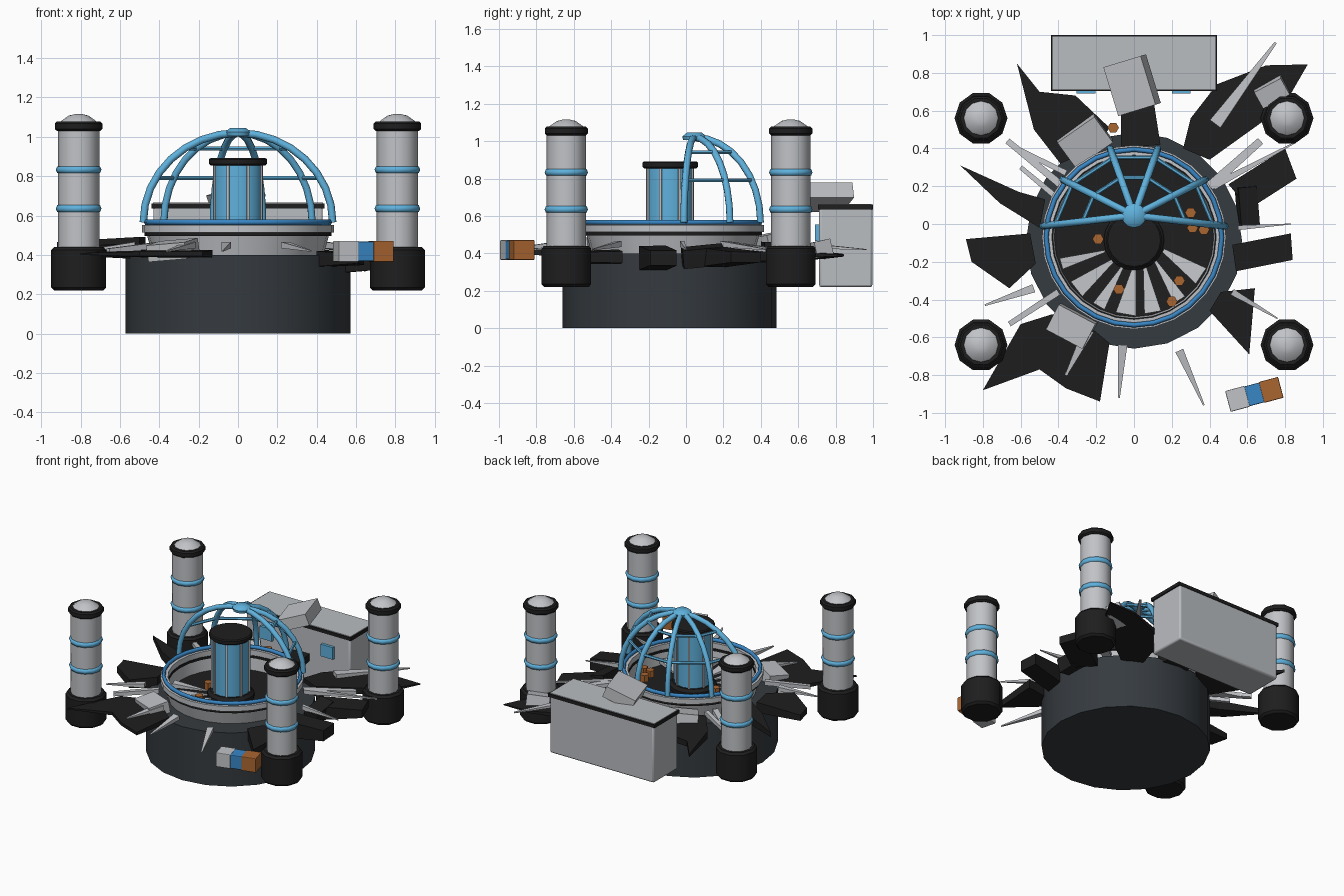
import bpy, bmesh, math
from mathutils import Vector

if "Cube" in bpy.data.objects:
    bpy.data.objects.remove(bpy.data.objects["Cube"])


def mat(name, rgb):
    m = bpy.data.materials.new(name)
    m.diffuse_color = (*rgb, 1)
    m.use_nodes = True
    m.node_tree.nodes["Principled BSDF"].inputs["Base Color"].default_value = m.diffuse_color
    return m


GREY = mat("light_grey", (0.53, 0.545, 0.57))
WALL = mat("wall_grey", (0.49, 0.51, 0.535))
BLACK = mat("black", (0.013, 0.013, 0.013))
SLATE = mat("slate", (0.036, 0.043, 0.05))
SKY = mat("sky_blue", (0.115, 0.44, 0.72))
BLUE = mat("deep_blue", (0.04, 0.24, 0.56))
RUST = mat("rust_orange", (0.40, 0.13, 0.03))


def finish(name, bm, m, loc=(0, 0, 0), rot=(0, 0, 0), smooth=0, bevel=0):
    bmesh.ops.recalc_face_normals(bm, faces=bm.faces)
    me = bpy.data.meshes.new(name)
    bm.to_mesh(me)
    bm.free()
    ob = bpy.data.objects.new(name, me)
    bpy.context.collection.objects.link(ob)
    me.materials.append(m)
    ob.location, ob.rotation_euler = loc, rot
    if bevel:
        b = ob.modifiers.new("bevel", 'BEVEL')
        b.width, b.segments = bevel, 2
    if smooth:
        bpy.ops.object.select_all(action='DESELECT')
        ob.select_set(True)
        bpy.context.view_layer.objects.active = ob
        bpy.ops.object.shade_smooth_by_angle(angle=math.radians(smooth))
    return ob


def lathe(name, prof, m, loc, n=24, closed=False, smooth=40):
    """Revolve (radius, z) points; closed joins the last point to the first."""
    bm = bmesh.new()
    rings = [[bm.verts.new((r * math.cos(2 * math.pi * i / n), r * math.sin(2 * math.pi * i / n), z))
              for i in range(n)] for r, z in prof]
    pairs = list(zip(rings, rings[1:])) + ([(rings[-1], rings[0])] if closed else [])
    for a, b in pairs:
        for i in range(n):
            j = (i + 1) % n
            bm.faces.new((a[i], a[j], b[j], b[i]))
    if not closed:
        bm.faces.new(rings[0])
        bm.faces.new(rings[-1])
    return finish(name, bm, m, loc, smooth=smooth)


def ring(name, r, z, t, h, m, loc, n=24):
    """Band with a six-sided rounded section."""
    prof = [(r + t * math.cos(a * math.pi / 3), z + h * math.sin(a * math.pi / 3)) for a in range(6)]
    return lathe(name, prof, m, loc, n, True, 70)


def box(name, size, m, loc, rot=(0, 0, 0), bevel=0, smooth=0):
    bm = bmesh.new()
    bmesh.ops.create_cube(bm, size=1)
    bmesh.ops.scale(bm, vec=size, verts=bm.verts)
    return finish(name, bm, m, loc, rot, bevel=bevel, smooth=smooth)


def tube(name, pts, r, m, n=8):
    bm = bmesh.new()
    rings = []
    for i, p in enumerate(pts):
        d = (pts[min(i + 1, len(pts) - 1)] - pts[max(i - 1, 0)]).normalized()
        q = d.to_track_quat('Z', 'Y')
        rings.append([bm.verts.new(p + q @ Vector((r * math.cos(2 * math.pi * k / n),
                                                   r * math.sin(2 * math.pi * k / n), 0))) for k in range(n)])
    for a, b in zip(rings, rings[1:]):
        for k in range(n):
            bm.faces.new((a[k], a[(k + 1) % n], b[(k + 1) % n], b[k]))
    bm.faces.new(rings[0])
    bm.faces.new(rings[-1])
    return finish(name, bm, m, smooth=50)


# Central drum and open collar
C = (0, -0.07, 0)
lathe("drum", [(0.572, 0), (0.572, 0.40)], SLATE, (0, -0.088, 0), 20)
lathe("lower_collar", [(0.42, 0.39), (0.435, 0.40), (0.462, 0.498), (0.43, 0.498)], GREY, C, 28, True)
lathe("collar_seam", [(0.43, 0.496), (0.476, 0.496), (0.476, 0.516), (0.43, 0.516)], BLACK, C, 28, True)
lathe("upper_collar", [(0.435, 0.514), (0.487, 0.514), (0.487, 0.552), (0.435, 0.556)], GREY, C, 28, True)
ring("rim_ring", 0.465, 0.566, 0.013, 0.015, BLUE, C, 28)
lathe("pit_floor", [(0.43, 0.395), (0.43, 0.412)], BLACK, C, 28)

# Column inside the collar
K = (0, -0.085, 0)
lathe("column_base", [(0.16, 0.40), (0.16, 0.44), (0.14, 0.46)], BLACK, K, 20)
lathe("column", [(0.127, 0.45), (0.127, 0.865)], SKY, K, 16)
lathe("column_cap", [(0.14, 0.855), (0.148, 0.863), (0.148, 0.885), (0.14, 0.892)], BLACK, K, 20)
for i in range(8):
    a = math.pi / 8 + i * math.pi / 4
    box("column_strip", (0.02, 0.013, 0.41), GREY,
        (0.126 * math.cos(a), K[1] + 0.126 * math.sin(a), 0.655), (0, 0, a))

# Half dome: six ribs from a hub, joined by two rows of bars
HUB = Vector((0, 0.045, 1.02))
feet = [Vector((0.485 * math.cos(math.radians(d)), C[1] + 0.485 * math.sin(math.radians(d)), 0.565))
        for d in (7, 39, 75, 105, 141, 173)]


def rib_point(f, t):
    return Vector((HUB.x + (f.x - HUB.x) * math.sin(t), HUB.y + (f.y - HUB.y) * math.sin(t),
                   f.z + (HUB.z - f.z) * math.cos(t)))


for f in feet:
    tube("dome_rib", [rib_point(f, math.pi / 2 * i / 8) for i in range(9)], 0.019, SKY)
for t in (0.6, 1.05):
    for f, g in zip(feet, feet[1:]):
        tube("dome_bar", [rib_point(f, t), rib_point(g, t)], 0.011, SKY, 6)
lathe("dome_hub", [(0.06, 1.005), (0.065, 1.025), (0.04, 1.045)], SKY, (0, 0.045, 0), 12)

# Four corner towers
for x in (-0.81, 0.81):
    for y in (-0.64, 0.56):
        p = (x, y, 0)
        lathe("tower_base", [(0.125, 0.22), (0.14, 0.235), (0.14, 0.425), (0.125, 0.44)], BLACK, p, 10)
        lathe("tower_body", [(0.105, 0.43), (0.105, 1.04)], GREY, p, 12)
        lathe("tower_collar", [(0.11, 1.03), (0.121, 1.04), (0.121, 1.068), (0.11, 1.078)], BLACK, p, 10)
        lathe("tower_dome", [(0.1, 1.07), (0.085, 1.083), (0.05, 1.108), (0.02, 1.115)], GREY, p, 12)
        for z in (0.635, 0.833):
            ring("tower_band", 0.102, z, 0.014, 0.02, SKY, p, 12)

# Shed at the back
box("shed_body", (0.86, 0.285, 0.43), WALL, (0, 0.854, 0.435), bevel=0.012, smooth=60)
box("shed_roof_edge", (0.88, 0.295, 0.025), BLACK, (0, 0.8525, 0.648))
box("shed_roof", (0.865, 0.28, 0.008), WALL, (0, 0.8525, 0.661))
for x in (-0.255, 0.25):
    box("shed_window", (0.1, 0.022, 0.09), SKY, (x, 0.702, 0.51))
box("roof_block", (0.22, 0.27, 0.085), GREY, (-0.01, 0.735, 0.70), (0.0, -0.36, math.radians(17)))

# Three-part crate in front
for k, (m, w) in enumerate(((GREY, 0.106), (BLUE, 0.108), (RUST, 0.106))):
    a = math.radians(15)
    d = (k - 1) * 0.092
    box("crate_part", (w, 0.108 + 0.006 * (k != 1), 0.1 + 0.006 * (k != 1)), m,
        (0.637 + d * math.cos(a), -0.902 + d * math.sin(a), 0.418), (0, 0, a), bevel=0.005)


# Broken slabs around the drum, thinning outwards
def slab(pts, z, thick=0.09):
    bm = bmesh.new()
    top, low = [], []
    for x, y in pts:
        r = math.hypot(x, y + 0.08)
        h = thick * max(0.08, min(1, 1.5 - r * 1.15)) / 2
        top.append(bm.verts.new((x, y, z + h)))
        low.append(bm.verts.new((x, y, z - h)))
    bm.faces.new(top)
    bm.faces.new(low)
    for i in range(len(pts)):
        j = (i + 1) % len(pts)
        bm.faces.new((top[i], top[j], low[j], low[i]))
    finish("broken_slab", bm, BLACK)


slab([(-.62, .85), (-.5, .70), (-.31, .68), (-.13, .51), (-.2, .40), (-.39, .32), (-.53, .5)], 0.42)
slab([(-.07, .69), (.09, .74), (.14, .42), (-.07, .40)], 0.42)
slab([(.44, .74), (.70, .84), (.92, .845), (.79, .62), (.40, .34), (.26, .40), (.30, .56)], 0.39)
slab([(-.92, .31), (-.61, .17), (-.47, .13), (-.5, -.02), (-.71, .11)], 0.45)
slab([(-.89, -.08), (-.55, -.05), (-.52, -.21), (-.66, -.34), (-.86, -.2)], 0.42)
slab([(-.80, -.88), (-.60, -.53), (-.44, -.48), (-.31, -.48), (-.13, -.63), (-.18, -.94), (-.36, -.87),
      (-.5, -.77)], 0.405, 0.045)
slab([(.50, .21), (.80, .40), (.86, .24), (.61, .08)], 0.38, 0.13)
slab([(.52, -.11), (.83, -.05), (.84, -.19), (.54, -.25)], 0.375, 0.15)
slab([(.46, -.36), (.64, -.34), (.61, -.69), (.40, -.46)], 0.38)
box("dark_chunk", (0.1, 0.22, 0.1), BLACK, (0.6, 0.09, 0.385), (0.1, 0.2, 0.1))

# Loose grey blocks
for x, y, z, w, d, a, t in ((-.26, .44, .46, .24, .17, 35, .2), (-.33, -.54, .425, .22, .15, -28, .15),
                            (.73, .70, .42, .16, .1, 28, .2)):
    box("grey_block", (w, d, 0.085), GREY, (x, y, z), (t, -t / 2, math.radians(a)))


# Grey splinters: long wedges from root to tip
def splinter(x0, y0, x1, y1, w, z0=0.45, z1=0.42, tip=0.2):
    a, b = Vector((x0, y0, z0)), Vector((x1, y1, z1))
    s = (b - a).cross(Vector((0, 0, 1))).normalized() * w / 2
    up = Vector((0, 0, 0.016))
    bm = bmesh.new()
    for p, k in ((a, 1), (b, tip)):
        for v in (s + up, s - up, -s + up, -s - up):
            bm.verts.new(p + v * k)
    bmesh.ops.convex_hull(bm, input=bm.verts)
    finish("splinter", bm, GREY)


for s in ((.43, .53, .75, .96, .07), (.42, .20, .85, .43, .04), (.24, -.67, .37, -.96, .045),
          (-.06, -.64, -.08, -.92, .05), (-.53, -.34, -.79, -.43, .045), (.55, -.02, .83, 0, .025),
          (.52, -.36, .76, -.50, .035), (-.24, -.56, -.36, -.80, .06)):
    splinter(*s)
for s in ((.40, .20, .67, .44, .05), (-.40, -.36, -.66, -.53, .035), (-.39, .21, -.67, .44, .04),
          (-.36, .27, -.64, .41, .03), (-.42, .15, -.60, .30, .03)):
    splinter(*s, tip=0.8)
for d, w in ((200, .06), (222, .1), (243, .07), (264, .11), (284, .09), (306, .07), (330, .1)):
    a = math.radians(d)
    splinter(.41 * math.cos(a), C[1] + .41 * math.sin(a), .17 * math.cos(a + .1), C[1] + .17 * math.sin(a + .1),
             w, .445, .43)

# Small rust-coloured nuts
for x, y, z in ((-.11, .51, .49), (-.19, -.08, .44), (.30, .06, .46), (.31, -.02, .46), (.37, -.03, .46),
                (-.08, -.345, .47), (.20, -.41, .47), (.24, -.30, .46)):
    lathe("rust_nut", [(0.03, -0.025), (0.03, 0.025)], RUST, (x, y, z), 6)
